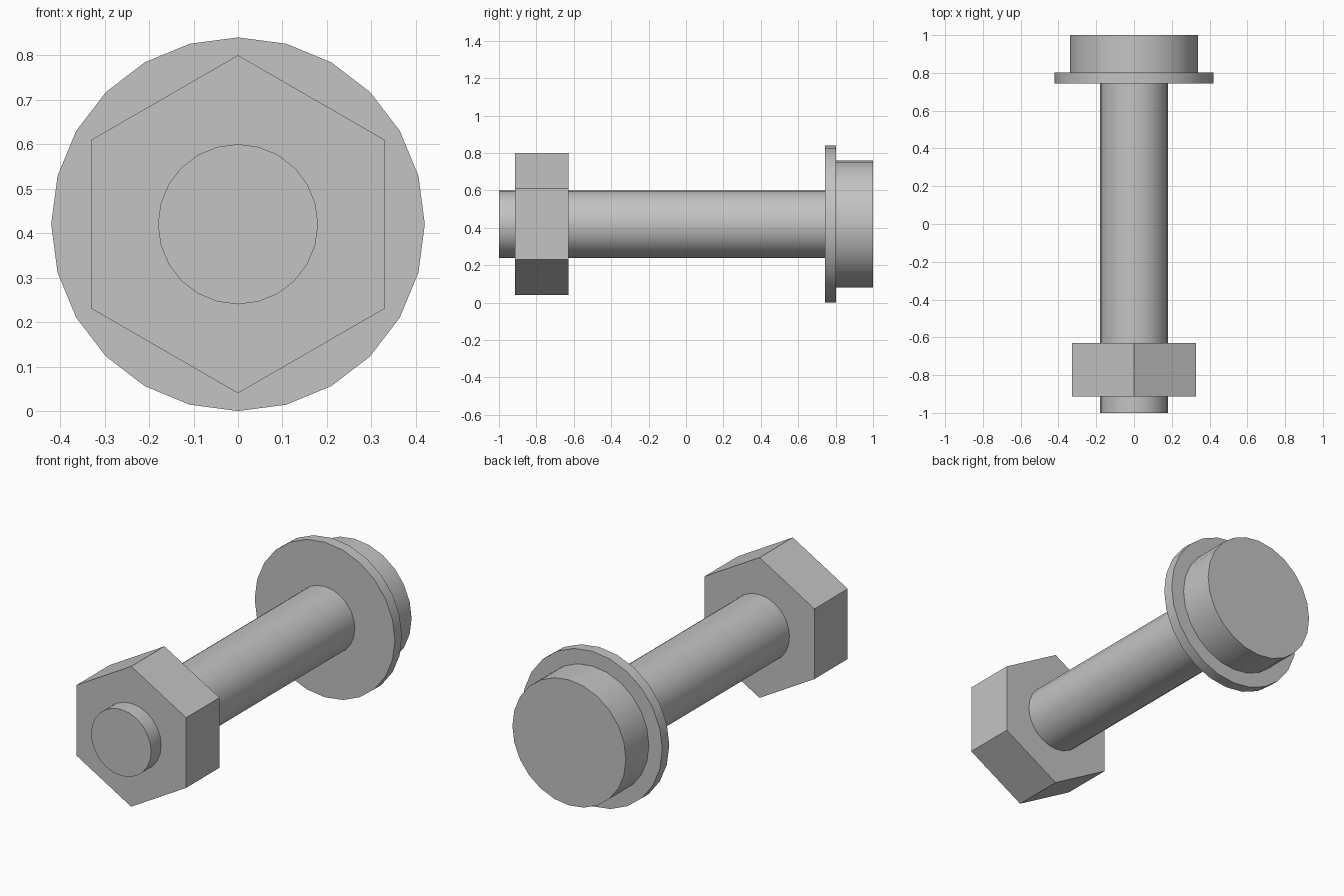
import bpy
import math

cube = bpy.data.objects.get("Cube")
if cube:
    bpy.data.objects.remove(cube, do_unlink=True)

steel = bpy.data.materials.new("steel_grey")
steel.use_nodes = True
colour = (0.55, 0.55, 0.55, 1)
steel.diffuse_color = colour
steel.node_tree.nodes["Principled BSDF"].inputs["Base Color"].default_value = colour

AXIS_HEIGHT = 0.42


def prism(name, sides, radius, front, back):
    """Solid prism lying along y, with a corner pointing straight up."""
    bpy.ops.mesh.primitive_cylinder_add(
        vertices=sides, radius=radius, depth=back - front,
        location=(0, (front + back) / 2, AXIS_HEIGHT),
        rotation=(math.pi / 2, 0, 0))
    part = bpy.context.object
    part.name = name
    part.data.materials.append(steel)
    bpy.ops.object.shade_smooth_by_angle(angle=math.radians(30))
    return part


# Round shaft, running from the tip to the flange
prism("shaft", 24, 0.18, -1.0, 0.743)

# Flange and round head at the back
prism("flange", 24, 0.42, 0.743, 0.803)
prism("head", 24, 0.34, 0.803, 1.0)

# Hexagonal nut near the tip
prism("nut", 6, 0.38, -0.914, -0.629)
